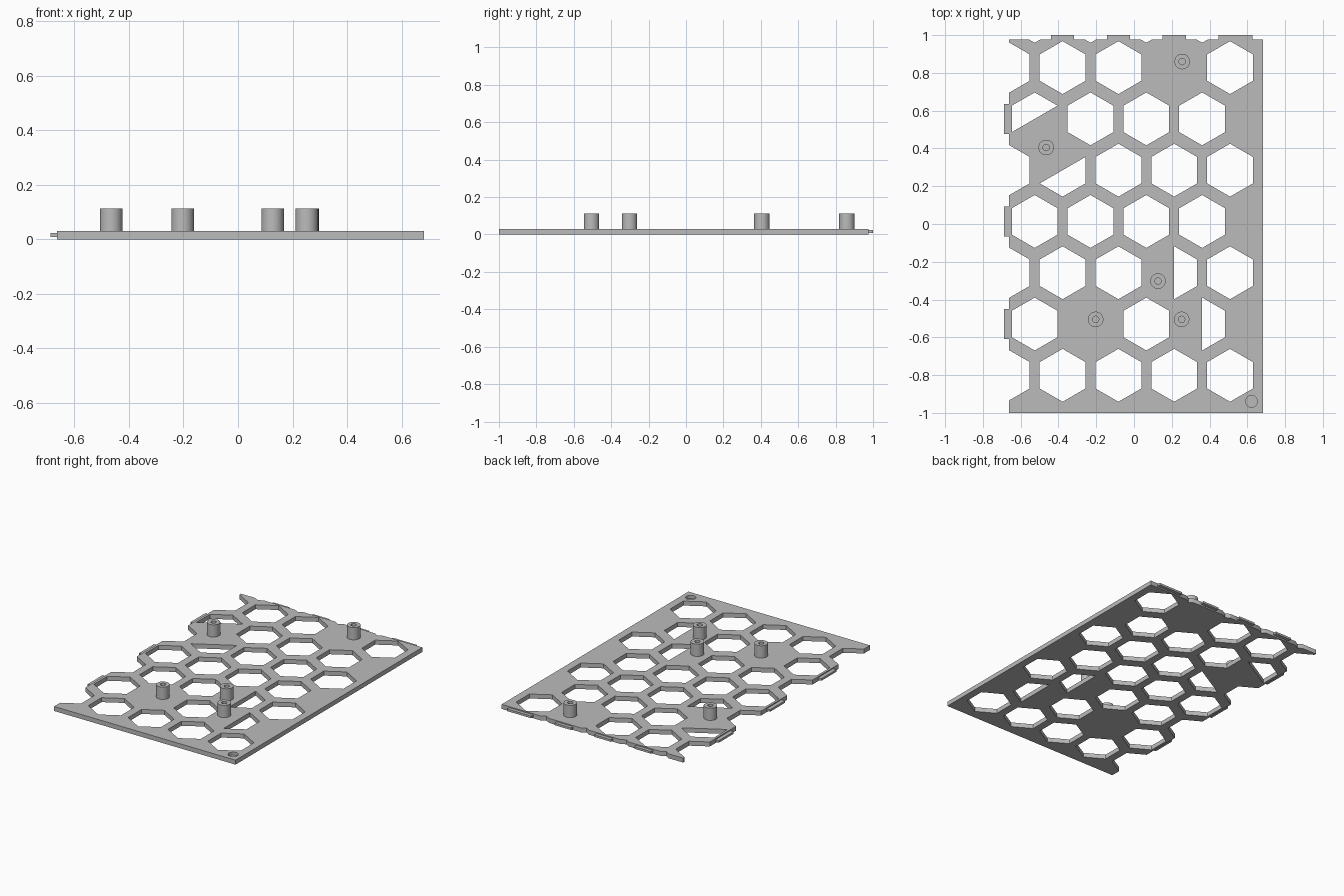
import bpy, bmesh, math
from mathutils import Vector

if "Cube" in bpy.data.objects:
    bpy.data.objects.remove(bpy.data.objects["Cube"])

THICK = 0.03
LEFT, RIGHT, FRONT, BACK = -0.663, 0.682, -1.0, 0.977
HEX_R = 0.14
PITCH_X, PITCH_Y = 0.2955, 0.2715
FIRST_X, FIRST_Y = -0.378, 0.828

grey = bpy.data.materials.new("plain grey")
grey.use_nodes = True
grey.diffuse_color = (0.5, 0.5, 0.5, 1)
grey.node_tree.nodes["Principled BSDF"].inputs["Base Color"].default_value = (0.5, 0.5, 0.5, 1)


def make_object(name, bm):
    bmesh.ops.recalc_face_normals(bm, faces=bm.faces)
    mesh = bpy.data.meshes.new(name)
    bm.to_mesh(mesh)
    bm.free()
    mesh.materials.append(grey)
    obj = bpy.data.objects.new(name, mesh)
    bpy.context.collection.objects.link(obj)
    return obj


def prism(bm, points, low, high):
    face = bm.faces.new([bm.verts.new((x, y, low)) for x, y in points])
    result = bmesh.ops.extrude_face_region(bm, geom=[face])
    verts = [v for v in result["geom"] if isinstance(v, bmesh.types.BMVert)]
    bmesh.ops.translate(bm, verts=verts, vec=(0, 0, high - low))


def box(name, x0, x1, y0, y1, z0, z1):
    bm = bmesh.new()
    prism(bm, [(x0, y0), (x1, y0), (x1, y1), (x0, y1)], z0, z1)
    return make_object(name, bm)


def ring(x, y, radius, sides, start=0, count=None):
    steps = range(start, start + (count or sides))
    return [(x + radius * math.cos(math.tau * k / sides + math.pi / 6),
             y + radius * math.sin(math.tau * k / sides + math.pi / 6)) for k in steps]


def cell_centre(row, col):
    shift = 0.5 * PITCH_X if row % 2 else 0
    return FIRST_X + col * PITCH_X - shift, FIRST_Y - row * PITCH_Y


# Honeycomb cutter: solid cells are skipped, half cells start at a given corner
solid = {(0, 2), (5, 1)}
half = {(1, 0): 0, (2, 0): 3, (4, 2): 4, (5, 3): 4}
cutter_mesh = bmesh.new()
for row in range(-1, 7):
    for col in range(0 if row % 2 else -1, 4):
        if (row, col) in solid:
            continue
        x, y = cell_centre(row, col)
        if (row, col) in half:
            points = ring(x, y, HEX_R, 6, half[row, col], 4)
        else:
            points = ring(x, y, HEX_R, 6)
        prism(cutter_mesh, points, -0.1, 0.1)

# Blind round recess in the front corner
prism(cutter_mesh, ring(0.622, -0.939, 0.031, 48), 0.01, 0.1)
cutter = make_object("opening_cutter", cutter_mesh)
cutter.hide_render = True

# Perforated plate
plate = box("honeycomb_plate", LEFT, RIGHT, FRONT, BACK, 0, THICK)
cut = plate.modifiers.new("openings", "BOOLEAN")
cut.operation = "DIFFERENCE"
cut.solver = "EXACT"
cut.object = cutter
bpy.context.view_layer.objects.active = plate
plate.select_set(True)
bpy.ops.object.modifier_apply(modifier=cut.name)
bpy.data.objects.remove(cutter)

# Thin joining tabs on the left and back edges
for row in (1, 3, 5):
    y = cell_centre(row, 0)[1]
    box("side_tab", -0.688, -0.65, y - 0.079, y + 0.079, 0.009, 0.023)
for col in range(4):
    x = cell_centre(0, col)[0]
    end = 0.627 if col == 3 else x + 0.061
    box("back_tab", x - 0.061, end, BACK - 0.005, 1.0, 0.009, 0.023)


# Hollow round standoffs
def standoff(x, y):
    bm = bmesh.new()
    profile = [(0.017, THICK - 0.001), (0.017, 0.112), (0.041, 0.112), (0.041, THICK - 0.001)]
    verts = [bm.verts.new((r, 0, z)) for r, z in profile]
    edges = [bm.edges.new(pair) for pair in zip(verts, verts[1:] + verts[:1])]
    bmesh.ops.spin(bm, geom=verts + edges, cent=(0, 0, 0), axis=(0, 0, 1),
                   angle=math.tau, steps=48)
    bmesh.ops.remove_doubles(bm, verts=bm.verts, dist=0.0001)
    bmesh.ops.translate(bm, verts=bm.verts, vec=Vector((x, y, 0)))
    return make_object("standoff", bm)


round_parts = [standoff(x, y) for x, y in (
    (0.255, 0.86), (-0.465, 0.405), (-0.203, -0.505), (0.127, -0.302), (0.252, -0.505))]

# Smooth the round walls, keep the edges crisp
for obj in round_parts + [plate]:
    obj.select_set(True)
bpy.ops.object.shade_smooth_by_angle(angle=math.radians(30))
